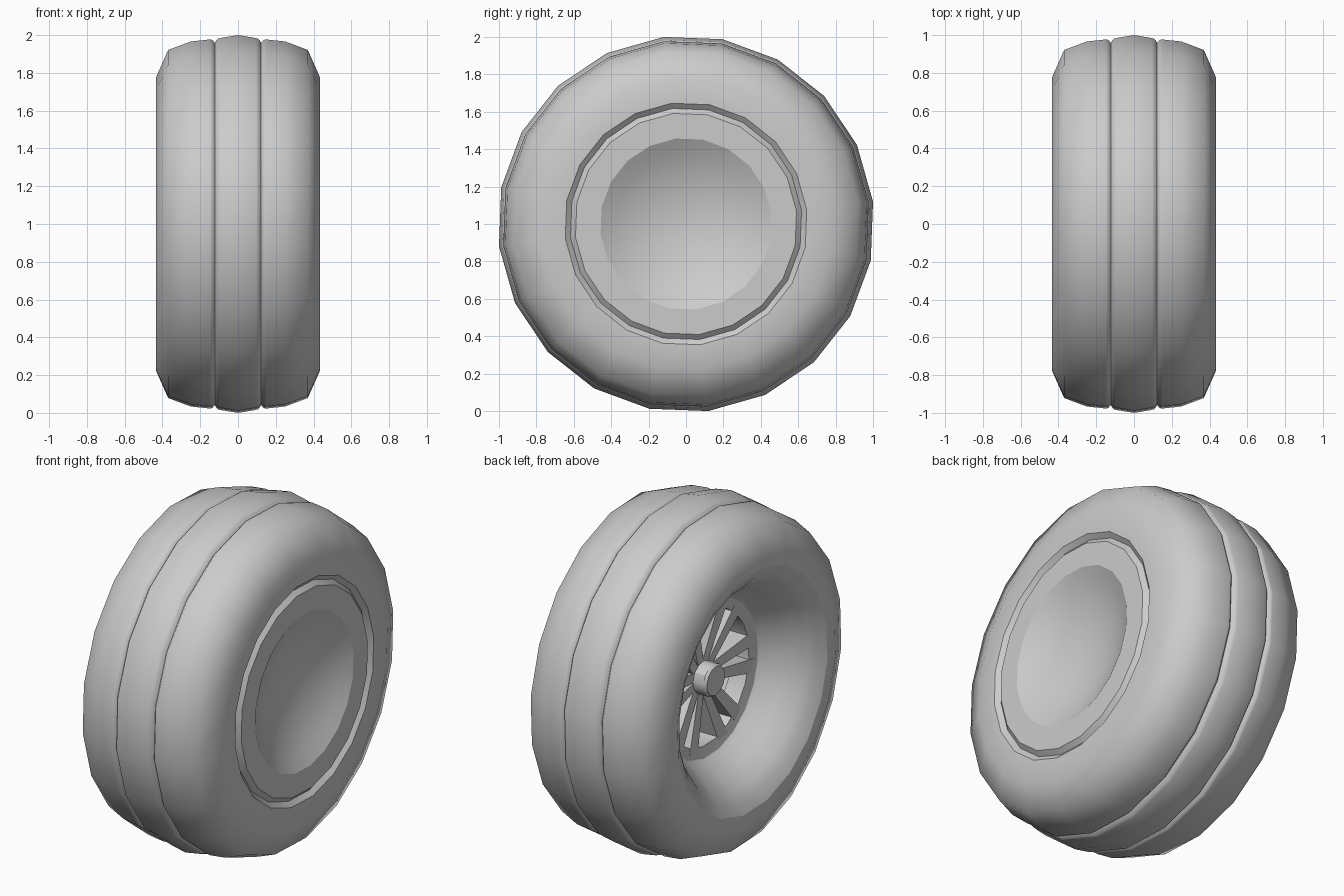
import bpy, bmesh, math
from mathutils import Matrix

if "Cube" in bpy.data.objects:
    bpy.data.objects.remove(bpy.data.objects["Cube"], do_unlink=True)

SIDES = 20
START = math.radians(6.8)
AXLE = 1.0
EDGE = 0.435

grey = bpy.data.materials.new("plain_grey")
grey.use_nodes = True
grey.diffuse_color = (0.6, 0.6, 0.6, 1)
grey.node_tree.nodes["Principled BSDF"].inputs["Base Color"].default_value = (0.6, 0.6, 0.6, 1)


def finish(name, bm, angle=30):
    bmesh.ops.remove_doubles(bm, verts=bm.verts, dist=1e-5)
    bmesh.ops.recalc_face_normals(bm, faces=bm.faces)
    mesh = bpy.data.meshes.new(name)
    bm.to_mesh(mesh)
    bm.free()
    obj = bpy.data.objects.new(name, mesh)
    obj.location.z = AXLE
    bpy.context.collection.objects.link(obj)
    mesh.materials.append(grey)
    bpy.ops.object.select_all(action='DESELECT')
    obj.select_set(True)
    bpy.context.view_layer.objects.active = obj
    bpy.ops.object.shade_smooth_by_angle(angle=math.radians(angle))
    return obj


def lathe(name, profile, closed=True, sides=SIDES, angle=30):
    """Spin (x, radius) points about the x axle."""
    bm = bmesh.new()
    verts = [bm.verts.new((x, r * math.cos(START), r * math.sin(START))) for x, r in profile]
    edges = [bm.edges.new(p) for p in zip(verts, verts[1:])]
    if closed:
        edges.append(bm.edges.new((verts[-1], verts[0])))
    bmesh.ops.spin(bm, geom=verts + edges, cent=(0, 0, 0), axis=(1, 0, 0),
                   angle=math.tau, steps=sides, use_duplicate=False)
    return finish(name, bm, angle)


# Tyre: mirrored rounded tread with two narrow grooves
half = [(EDGE, 0.78), (0.37, 0.928), (0.25, 0.973), (0.15, 0.984), (0.137, 0.982),
        (0.123, 0.966), (0.109, 0.986), (0.096, 0.991)]
tread = half + [(0, 1.007)] + [(-x, r) for x, r in reversed(half)]
lathe("tyre", [(0.36, 0.66), (EDGE, 0.65)] + tread + [(-EDGE, 0.705), (-0.36, 0.72)], angle=60)

# Shallow dish closing one side, with a thin back
dish_r, depth = 0.46, 0.135
ball = (dish_r ** 2 + depth ** 2) / (2 * depth)
steps = 6
dish = []
for i in range(steps + 1):
    r = dish_r * i / steps
    dish.append((EDGE - depth + ball - math.sqrt(ball ** 2 - r ** 2), r))
lathe("dish", dish + [(0.25, 0.46), (0.25, 0)], False)

# Rim: flat ring and lip groove outside, flared well inside
lathe("rim", [(EDGE, 0.46), (EDGE, 0.595), (0.411, 0.622), (EDGE, 0.65), (0.36, 0.70),
              (-0.36, 0.73), (-EDGE, 0.705), (-0.405, 0.645), (-0.36, 0.595), (-0.27, 0.53),
              (-0.17, 0.47), (-0.15, 0.45), (0.25, 0.43)])

# Hub with a slightly chamfered end
lathe("hub", [(0.25, 0), (0.25, 0.095), (-0.18, 0.095), (-0.195, 0.085), (-0.195, 0)], False, 12)

# Split spokes: pairs of broad tapered bars spreading from the hub to the well
bm = bmesh.new()
pairs = 6
for n in range(pairs):
    for side in (-1, 1):
        bar = bmesh.ops.create_cube(bm, size=1)["verts"]
        for v in bar:
            outer = v.co.z > 0
            v.co.y = v.co.y * (0.085 if outer else 0.05) + side * (0.085 if outer else 0.024)
            v.co.x = v.co.x * 0.12 - (0.09 if outer else 0.05)
            v.co.z = 0.44 if outer else 0.07
        bmesh.ops.rotate(bm, verts=bar, cent=(0, 0, 0),
                         matrix=Matrix.Rotation(math.tau * (n + 0.5) / pairs, 3, 'X'))
finish("spokes", bm)

# Band joining the spoke ends
lathe("spoke_band", [(-0.155, 0.46), (-0.14, 0.39), (-0.03, 0.39), (-0.03, 0.46)])
